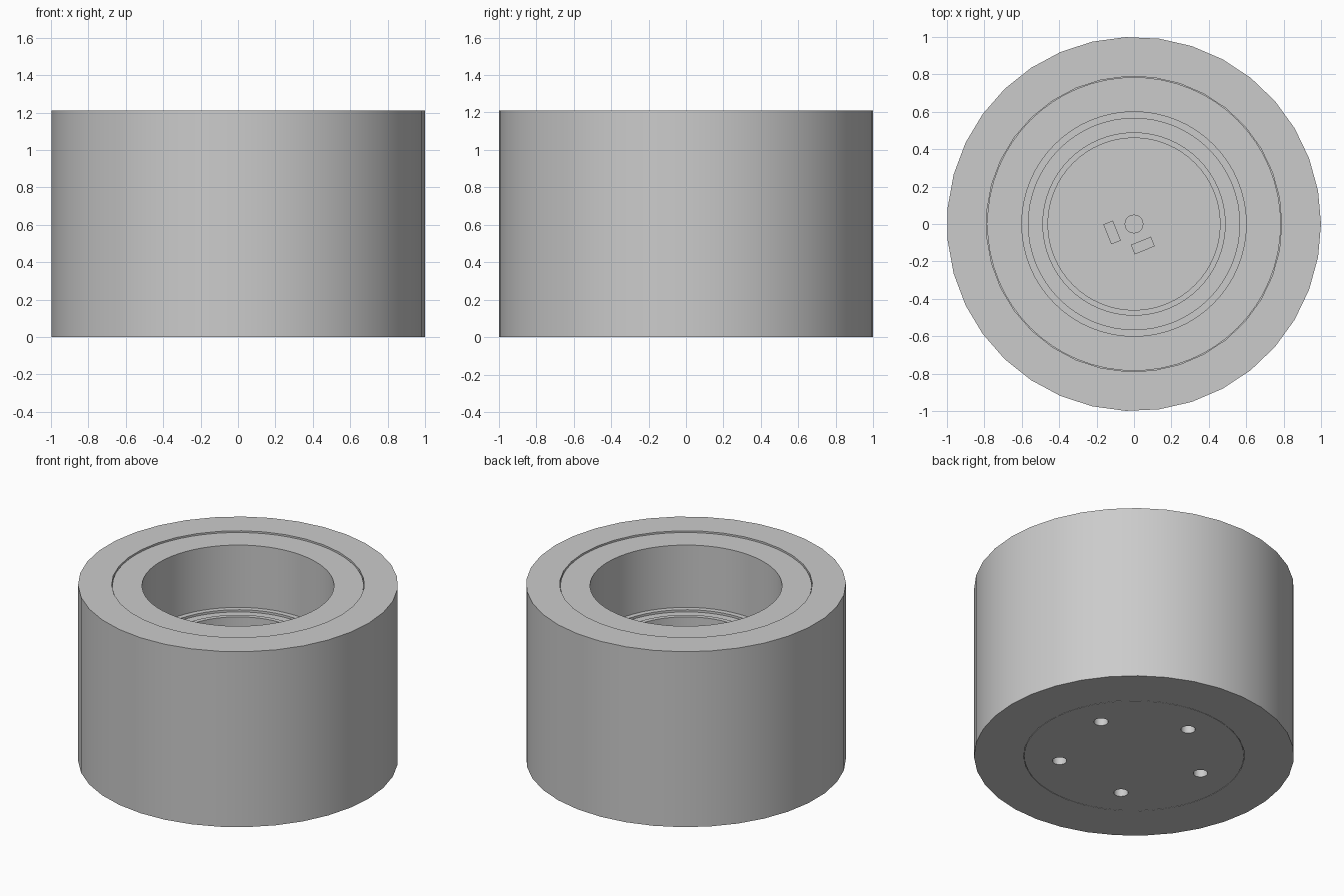
import bpy, bmesh, math
from mathutils import Matrix

if "Cube" in bpy.data.objects:
    bpy.data.objects.remove(bpy.data.objects["Cube"])

grey = bpy.data.materials.new("light_grey")
grey.diffuse_color = (0.6, 0.6, 0.6, 1)
grey.use_nodes = True
grey.node_tree.nodes["Principled BSDF"].inputs["Base Color"].default_value = grey.diffuse_color


def finish(bm, name):
    bmesh.ops.recalc_face_normals(bm, faces=bm.faces)
    me = bpy.data.meshes.new(name)
    bm.to_mesh(me)
    bm.free()
    ob = bpy.data.objects.new(name, me)
    bpy.context.collection.objects.link(ob)
    me.materials.append(grey)
    return ob


def smooth(ob):
    bpy.ops.object.select_all(action='DESELECT')
    ob.select_set(True)
    bpy.context.view_layer.objects.active = ob
    bpy.ops.object.shade_smooth_by_angle(angle=math.radians(30))


def lathe(name, profile, segs, closed=False):
    bm = bmesh.new()
    vs = [bm.verts.new((r, 0, z)) for r, z in profile]
    pairs = list(zip(vs, vs[1:])) + ([(vs[-1], vs[0])] if closed else [])
    edges = [bm.edges.new(p) for p in pairs]
    bmesh.ops.spin(bm, geom=vs + edges, cent=(0, 0, 0), axis=(0, 0, 1),
                   angle=math.tau, steps=segs)
    bmesh.ops.remove_doubles(bm, verts=bm.verts, dist=1e-4)
    return finish(bm, name)


def cylinder(name, r, z0, z1, x=0, y=0, segs=24):
    bm = bmesh.new()
    bmesh.ops.create_cone(bm, cap_ends=True, segments=segs, radius1=r, radius2=r,
                          depth=z1 - z0,
                          matrix=Matrix.Translation((x, y, (z0 + z1) / 2)))
    return finish(bm, name)


# Outer housing: thick tube with a small lip at the base
housing = lathe("outer_housing", [(1, 0), (1, 1.21), (0.79, 1.21), (0.79, 0.105),
                                  (0.69, 0.105), (0.69, 0)], 35, closed=True)
smooth(housing)

# Inner insert: slightly lower rim, deep bore, grooved ledge and central well
FLOOR = 0.5
insert = lathe("inner_insert", [(0, 0), (0.686, 0), (0.686, 0.11), (0.785, 0.11),
                                (0.785, 1.2), (0.6, 1.2), (0.6, 0.77), (0.565, 0.77),
                                (0.565, 0.755), (0.49, 0.755), (0.49, 0.77),
                                (0.46, 0.77), (0.46, FLOOR), (0, FLOOR)], 64)

# Five fixing holes in the base
for k in range(5):
    a = math.radians(24 + 72 * k)
    cutter = cylinder("hole_cutter", 0.045, -0.1, 0.12,
                      0.47 * math.cos(a), 0.47 * math.sin(a))
    cutter.hide_render = True
    mod = insert.modifiers.new("hole", 'BOOLEAN')
    mod.operation, mod.solver, mod.object = 'DIFFERENCE', 'EXACT', cutter
    bpy.context.view_layer.objects.active = insert
    bpy.ops.object.modifier_apply(modifier=mod.name)
    bpy.data.objects.remove(cutter)
smooth(insert)

# Centre stud and two small blocks on the well floor
smooth(cylinder("centre_stud", 0.05, FLOOR - 0.01, FLOOR + 0.04))
for i, (x, y, deg) in enumerate([(-0.117, -0.045, 112), (0.047, -0.115, 22)]):
    bm = bmesh.new()
    bmesh.ops.create_cube(bm, size=1, matrix=Matrix.Translation((x, y, FLOOR + 0.01))
                          @ Matrix.Rotation(math.radians(deg), 4, 'Z')
                          @ Matrix.Diagonal((0.115, 0.055, 0.04, 1)))
    finish(bm, f"floor_block_{i + 1}")
